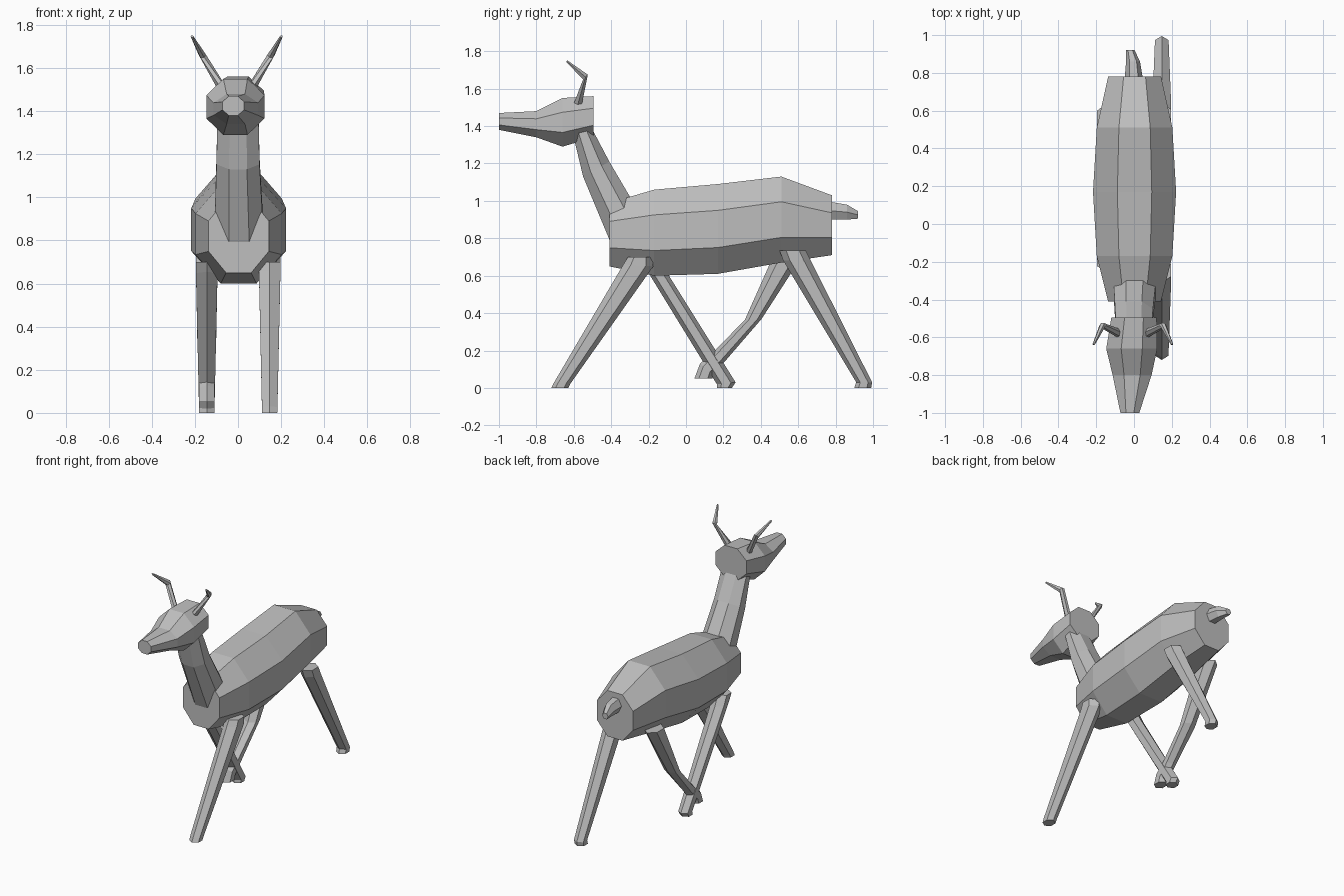
import bpy, bmesh
from math import sin, cos, pi
from mathutils import Vector

if "Cube" in bpy.data.objects:
    bpy.data.objects.remove(bpy.data.objects["Cube"], do_unlink=True)

grey = bpy.data.materials.new("plain grey")
grey.use_nodes = True
colour = (0.52, 0.52, 0.52, 1)
grey.diffuse_color = colour
grey.node_tree.nodes["Principled BSDF"].inputs["Base Color"].default_value = colour


def loft(name, stations, sides=8, flat=True):
    """Skin rings; each station is (x, half_width, edge_a(y, z), edge_b(y, z))."""
    bm = bmesh.new()
    phase = pi / sides if flat else 0
    kx = 1 / cos(phase) if flat else 1 / sin(pi / 3)
    ky = 1 / cos(phase)
    rings = []
    for x, half, a, b in stations:
        a, b = Vector((x, *a)), Vector((x, *b))
        mid, across = (a + b) / 2, (b - a) / 2
        ring = []
        for i in range(sides):
            t = phase + 2 * pi * i / sides
            offset = across * cos(t) * ky + Vector((half * kx * sin(t), 0, 0))
            ring.append(bm.verts.new(mid + offset))
        rings.append(ring)
    for low, high in zip(rings, rings[1:]):
        for i in range(sides):
            j = (i + 1) % sides
            bm.faces.new((low[i], low[j], high[j], high[i]))
    bm.faces.new(rings[0])
    bm.faces.new(rings[-1])
    bmesh.ops.recalc_face_normals(bm, faces=bm.faces)
    mesh = bpy.data.meshes.new(name)
    bm.to_mesh(mesh)
    bm.free()
    mesh.materials.append(grey)
    obj = bpy.data.objects.new(name, mesh)
    bpy.context.collection.objects.link(obj)
    return obj


def upright(y, low, high, half, x=0.0):
    """A vertical ring facing along y."""
    return (x, half, (y, low), (y, high))


# Torso, from chest to rump
loft("body", [
    upright(-0.41, 0.65, 0.99, 0.14, 0.003),
    upright(-0.17, 0.60, 1.06, 0.20, 0.003),
    upright(0.17, 0.61, 1.09, 0.22, 0.003),
    upright(0.51, 0.67, 1.13, 0.20, 0.003),
    upright(0.78, 0.71, 1.03, 0.14, 0.003),
])

# Neck, sunk into chest and skull
loft("neck", [
    (0.005, 0.115, (-0.40, 0.77), (-0.21, 0.87)),
    (0.0, 0.10, (-0.55, 1.13), (-0.41, 1.21)),
    (0.0, 0.095, (-0.61, 1.38), (-0.51, 1.40)),
])

# Head, from muzzle to flat back of the skull
loft("head", [
    upright(-1.0, 1.38, 1.47, 0.05, -0.022),
    upright(-0.80, 1.34, 1.48, 0.103, -0.01),
    upright(-0.66, 1.29, 1.55, 0.135, -0.012),
    upright(-0.495, 1.34, 1.56, 0.12, 0.0),
])

# Tail
loft("tail", [
    upright(0.74, 0.90, 1.00, 0.045),
    upright(0.86, 0.90, 0.98, 0.032, -0.005),
    upright(0.92, 0.905, 0.945, 0.02, -0.02),
], sides=6)

# Bent horns
for side, label in ((1, "left"), (-1, "right")):
    loft(label + "_horn", [
        (side * 0.07 - 0.006, 0.02, (-0.60, 1.52), (-0.56, 1.50)),
        (side * 0.16 - 0.006, 0.015, (-0.55, 1.65), (-0.525, 1.675)),
        (side * 0.207 - 0.006, 0.006, (-0.64, 1.742), (-0.635, 1.752)),
    ], sides=6)


def leg(name, x, stations):
    """A six-sided leg; stations are (half_width, edge_a, edge_b) from the top."""
    loft(name, [(x, half, a, b) for half, a, b in stations], 6, False)


# Striding legs, each ending in a small flat hoof
leg("left_front_leg", 0.147, [
    (0.05, (-0.31, 0.70), (-0.18, 0.70)),
    (0.05, (-0.335, 0.66), (-0.175, 0.65)),
    (0.036, (-0.705, 0.03), (-0.62, 0.02)),
    (0.035, (-0.72, 0), (-0.63, 0)),
])
leg("right_front_leg", -0.145, [
    (0.05, (-0.25, 0.70), (-0.145, 0.70)),
    (0.05, (-0.225, 0.655), (-0.11, 0.63)),
    (0.036, (0.165, 0.02), (0.265, 0.03)),
    (0.035, (0.165, 0), (0.245, 0)),
])
leg("left_hind_leg", 0.147, [
    (0.05, (0.50, 0.735), (0.64, 0.735)),
    (0.05, (0.52, 0.68), (0.665, 0.685)),
    (0.036, (0.91, 0.03), (0.995, 0.03)),
    (0.035, (0.90, 0), (0.99, 0)),
])
leg("right_hind_leg", -0.145, [
    (0.05, (0.48, 0.735), (0.64, 0.735)),
    (0.045, (0.315, 0.365), (0.405, 0.37)),
    (0.036, (0.155, 0.20), (0.215, 0.15)),
    (0.036, (0.075, 0.13), (0.145, 0.07)),
    (0.035, (0.045, 0.05), (0.14, 0.05)),
])
